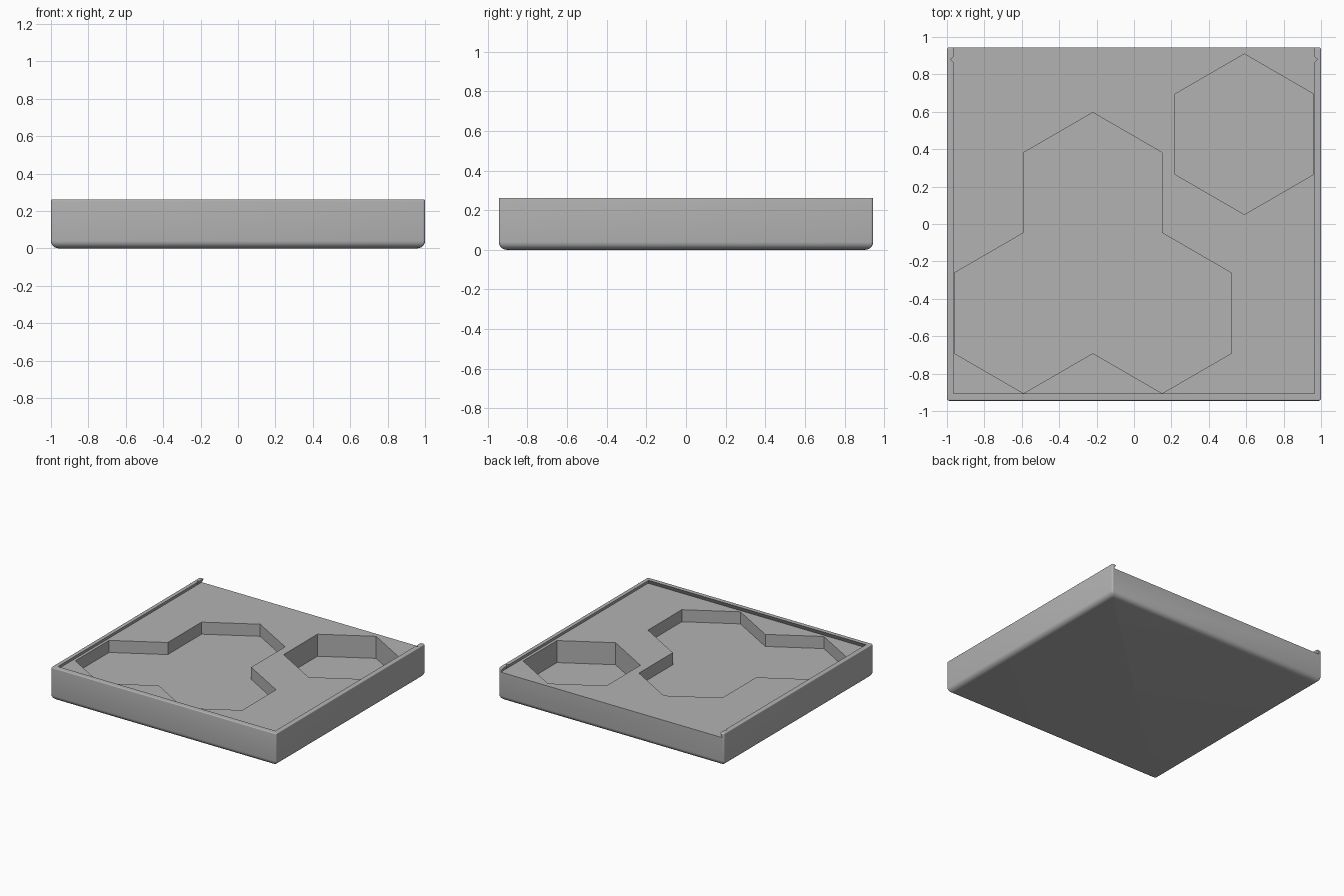
import bpy, bmesh, math

cube = bpy.data.objects.get("Cube")
if cube:
    bpy.data.objects.remove(cube, do_unlink=True)

HALF_X, HALF_Y, TOP = 1.0, 0.945, 0.262
LIP = 0.035                    # depth of the lid channel
FLOOR = TOP - LIP
A, B = 0.3705, 0.2145          # hexagon lattice steps in x and y

grey = bpy.data.materials.new("grey plastic")
grey.use_nodes = True
colour = (0.45, 0.45, 0.45, 1)
grey.diffuse_color = colour
grey.node_tree.nodes["Principled BSDF"].inputs["Base Color"].default_value = colour


def loft(name, loops):
    """Closed solid skinned through equal-length loops of points."""
    bm = bmesh.new()
    rings = [[bm.verts.new(p) for p in loop] for loop in loops]
    for low, high in zip(rings, rings[1:]):
        for i in range(len(low)):
            j = (i + 1) % len(low)
            bm.faces.new((low[i], low[j], high[j], high[i]))
    bm.faces.new(rings[0])
    bm.faces.new(rings[-1])
    bmesh.ops.recalc_face_normals(bm, faces=bm.faces)
    mesh = bpy.data.meshes.new(name)
    bm.to_mesh(mesh)
    bm.free()
    mesh.materials.append(grey)
    obj = bpy.data.objects.new(name, mesh)
    bpy.context.collection.objects.link(obj)
    return obj


def prism(name, outline, low, high):
    return loft(name, [[(x, y, z) for x, y in outline] for z in (low, high)])


def rounded_rect(inset, z, r=0.012, steps=4):
    pts = []
    for k, (sx, sy) in enumerate(((1, 1), (-1, 1), (-1, -1), (1, -1))):
        for s in range(steps + 1):
            a = math.pi / 2 * (k + s / steps)
            pts.append((sx * (HALF_X - inset - r) + r * math.cos(a),
                        sy * (HALF_Y - inset - r) + r * math.sin(a), z))
    return pts


def cut(target, cutter):
    cutter.hide_render = True
    mod = target.modifiers.new("cut", "BOOLEAN")
    mod.operation, mod.solver, mod.object = "DIFFERENCE", "EXACT", cutter
    bpy.context.view_layer.objects.active = target
    bpy.ops.object.modifier_apply(modifier=mod.name)
    bpy.data.objects.remove(cutter, do_unlink=True)


# Body with a rounded underside and slightly softened rim
sections = []
for radius, centre, start in ((0.04, 0.04, -90), (0.007, TOP - 0.007, 0)):
    for s in range(7):
        a = math.radians(start + 15 * s)
        sections.append((radius * (1 - math.cos(a)), centre + radius * math.sin(a)))
tray = loft("tray", [rounded_rect(i, z) for i, z in sections])


# Undercut lid channel, open at the back
def channel(z):
    w = 0.018 * (TOP - z) / LIP
    x, front, back = 0.965 + w, -0.905 - w, HALF_Y + 0.1
    return [(-x, front, z), (x, front, z), (x, back, z), (-x, back, z)]


cut(tray, loft("channel_cutter", [channel(FLOOR), channel(TOP + 0.02)]))

# Small catch notches near the open end
for side in (-1, 1):
    x = side * 0.965
    notch = [(x - 0.016, 0.88), (x, 0.865), (x + 0.016, 0.88), (x, 0.895)]
    cut(tray, prism("notch_cutter", notch, FLOOR + 0.001, TOP + 0.05))


# Hexagonal pockets: a deep single one and a shallow cluster of three
def lattice(cx, cy, steps):
    return [(cx + A * i, cy + B * j) for i, j in steps]


single = [(0, 2), (-1, 1), (-1, -1), (0, -2), (1, -1), (1, 1)]
cluster = [(0, 4), (-1, 3), (-1, 1), (-2, 0), (-2, -2), (-1, -3),
           (0, -2), (1, -3), (2, -2), (2, 0), (1, 1), (1, 3)]
cut(tray, prism("deep_cutter", lattice(0.59, 0.48, single), 0.05, TOP + 0.1))
cut(tray, prism("cluster_cutter", lattice(-0.22, -0.262, cluster), 0.13, TOP + 0.1))

bpy.ops.object.select_all(action="DESELECT")
tray.select_set(True)
bpy.context.view_layer.objects.active = tray
bpy.ops.object.shade_smooth_by_angle(angle=math.radians(30))
